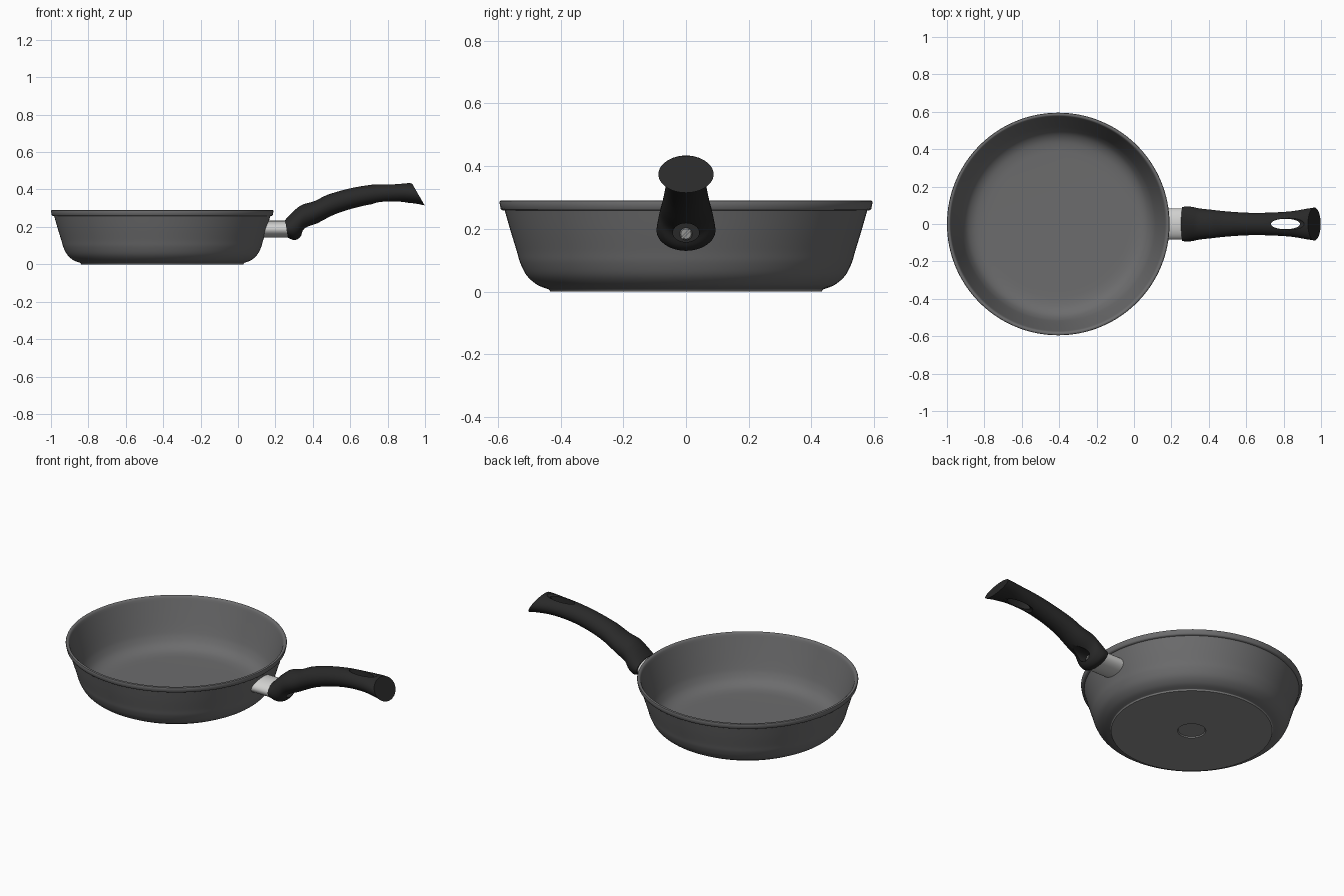
import bpy, bmesh, math
from mathutils import Vector

if "Cube" in bpy.data.objects:
    bpy.data.objects.remove(bpy.data.objects["Cube"])

PAN_X = -0.405


def material(name, r, g, b):
    m = bpy.data.materials.new(name)
    m.diffuse_color = (r, g, b, 1)
    m.use_nodes = True
    m.node_tree.nodes["Principled BSDF"].inputs["Base Color"].default_value = m.diffuse_color
    return m


COAT = material("dark grey coating", 0.15, 0.15, 0.153)
BASE = material("grey base plate", 0.27, 0.27, 0.27)
BLACK = material("black plastic", 0.022, 0.022, 0.022)
STEEL = material("brushed steel", 0.64, 0.64, 0.63)
SCREW = material("screw grey", 0.30, 0.30, 0.29)


def make(name, bm, mat):
    bmesh.ops.recalc_face_normals(bm, faces=bm.faces)
    me = bpy.data.meshes.new(name)
    bm.to_mesh(me)
    bm.free()
    if mat:
        me.materials.append(mat)
    ob = bpy.data.objects.new(name, me)
    bpy.context.collection.objects.link(ob)
    return ob


def activate(ob):
    bpy.ops.object.select_all(action='DESELECT')
    ob.select_set(True)
    bpy.context.view_layer.objects.active = ob


def smooth(ob, deg=32):
    activate(ob)
    bpy.ops.object.shade_smooth_by_angle(angle=math.radians(deg))


def catmull(pts, n):
    """Smooth curve through points of any dimension."""
    out = []
    for i in range(len(pts) - 1):
        a, b, c, d = (pts[max(0, min(len(pts) - 1, i + k))] for k in (-1, 0, 1, 2))
        for s in range(n):
            t = s / n
            out.append([0.5 * (2 * q + (r - p) * t + (2 * p - 5 * q + 4 * r - w) * t * t
                               + (3 * q - p - 3 * r + w) * t ** 3)
                        for p, q, r, w in zip(a, b, c, d)])
    out.append(list(pts[-1]))
    return out


def loft(name, rings, mat):
    """Skin closed rings of points and cap both ends."""
    bm = bmesh.new()
    vs = [[bm.verts.new(p) for p in ring] for ring in rings]
    n = len(vs[0])
    for a, b in zip(vs, vs[1:]):
        for i in range(n):
            bm.faces.new((a[i], a[(i + 1) % n], b[(i + 1) % n], b[i]))
    bm.faces.new(vs[0])
    bm.faces.new(vs[-1])
    return make(name, bm, mat)


def oval(c, u, v, n=48):
    c, u, v = Vector(c), Vector(u), Vector(v)
    return [c + u * math.cos(2 * math.pi * i / n) + v * math.sin(2 * math.pi * i / n)
            for i in range(n)]


def ellipsoid(name, c, r):
    bm = bmesh.new()
    bmesh.ops.create_uvsphere(bm, u_segments=48, v_segments=24, radius=1)
    for v in bm.verts:
        v.co = Vector([c[i] + v.co[i] * r[i] for i in range(3)])
    return make(name, bm, None)


def cut(ob, cutter):
    cutter.hide_render = True
    mod = ob.modifiers.new("cut", 'BOOLEAN')
    mod.operation = 'DIFFERENCE'
    mod.solver = 'EXACT'
    mod.object = cutter
    activate(ob)
    bpy.ops.object.modifier_apply(modifier="cut")
    bpy.data.objects.remove(cutter, do_unlink=True)


# Pan body: lathe of outer wall, stepped rim and rounded inside
base = [(0, 0.006), (0.072, 0.006), (0.076, 0.0), (0.433, 0.0), (0.437, 0.007)]
outer = catmull([(0.44, 0.008), (0.475, 0.022), (0.507, 0.05), (0.528, 0.09),
                 (0.54, 0.13), (0.56, 0.195), (0.578, 0.258)], 5)
rim = [(0.588, 0.26), (0.591, 0.264), (0.595, 0.284), (0.593, 0.289),
       (0.587, 0.291), (0.581, 0.290), (0.577, 0.286)]
inner = catmull([(0.574, 0.28), (0.548, 0.195), (0.524, 0.12), (0.508, 0.08),
                 (0.485, 0.047), (0.452, 0.026), (0.41, 0.017), (0.36, 0.015)], 5)
bm = bmesh.new()
profile = [bm.verts.new((r, 0, z)) for r, z in base + outer + rim + inner + [(0, 0.015)]]
edges = [bm.edges.new(p) for p in zip(profile, profile[1:])]
bmesh.ops.spin(bm, geom=profile + edges, cent=(0, 0, 0), axis=(0, 0, 1),
               angle=2 * math.pi, steps=128)
bmesh.ops.remove_doubles(bm, verts=bm.verts, dist=1e-5)
pan = make("pan_body", bm, COAT)
pan.location.x = PAN_X
pan.data.materials.append(BASE)
for f in pan.data.polygons:          # bare base plate underneath
    if f.center.z < 0.0075:
        f.material_index = 1
smooth(pan, 42)

# Steel ferrule, its inner end following the curved, sloping wall
end = oval((0.285, 0, 0.188), (0, 0.084, 0), (0, 0, 0.045))
start = [Vector((PAN_X + math.sqrt((0.557 + 0.3 * (p.z - 0.188)) ** 2 - p.y ** 2) - 0.004,
                 p.y, p.z)) for p in end]
ferrule = loft("handle_ferrule", [start, end], STEEL)
smooth(ferrule)

# Handle: stations are top x, top z, bottom x, bottom z, half width
stations = [(0.252, 0.237, 0.266, 0.143, 0.091), (0.275, 0.262, 0.300, 0.130, 0.094),
            (0.308, 0.294, 0.330, 0.143, 0.090), (0.345, 0.319, 0.358, 0.184, 0.083),
            (0.41, 0.338, 0.42, 0.217, 0.076), (0.48, 0.372, 0.52, 0.268, 0.067),
            (0.60, 0.406, 0.63, 0.303, 0.060), (0.72, 0.426, 0.74, 0.325, 0.061),
            (0.83, 0.433, 0.85, 0.332, 0.068), (0.90, 0.434, 0.94, 0.326, 0.081),
            (0.93, 0.433, 0.998, 0.315, 0.088)]
rings = []
for tx, tz, bx, bz, w in catmull(stations, 5):
    top, bot = Vector((tx, 0, tz)), Vector((bx, 0, bz))
    rings.append(oval((top + bot) / 2, (0, w, 0), (top - bot) / 2))
handle = loft("handle_grip", rings, BLACK)

# Hanging hole with shallow dished edges, and screw pocket underneath
cut(handle, loft("hole_cutter", [oval((0.81, 0, z), (0.078, 0, 0), (0, 0.028, 0))
                                 for z in (0.2, 0.6)], None))
cut(handle, ellipsoid("upper_dish_cutter", (0.81, 0, 0.434), (0.10, 0.036, 0.014)))
cut(handle, ellipsoid("lower_dish_cutter", (0.81, 0, 0.328), (0.10, 0.036, 0.014)))
cut(handle, loft("pocket_cutter", [oval((x, 0, 0.188), (0, 0.042, 0), (0, 0, 0.03))
                                   for x in (0.305, 0.5)], None))
smooth(handle)

# Slotted screw in the pocket
screw = loft("handle_screw", [oval((x, 0, 0.184), (0, r, 0), (0, 0, r), 32)
                              for x, r in ((0.295, 0.02), (0.318, 0.02), (0.323, 0.016))],
             SCREW)
d, e = Vector((0, 0.7, 0.7)), Vector((0, -0.7, 0.7))
slot = [[Vector((x, 0, 0.184)) + d * a * 0.04 + e * b * 0.003
         for a, b in ((1, 1), (-1, 1), (-1, -1), (1, -1))] for x in (0.316, 0.34)]
cut(screw, loft("slot_cutter", slot, None))
smooth(screw)
